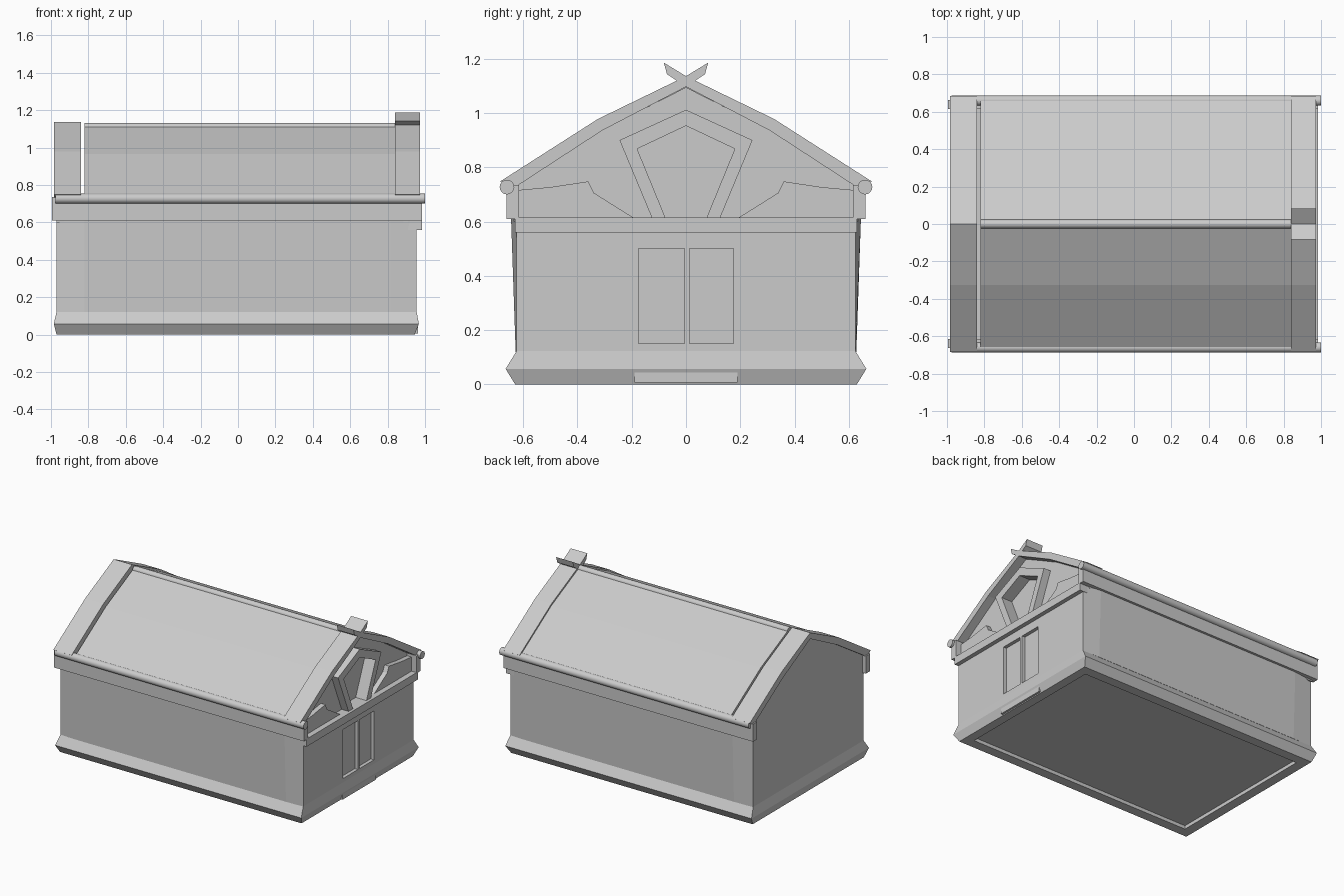
import bpy, bmesh, math

if "Cube" in bpy.data.objects:
    bpy.data.objects.remove(bpy.data.objects["Cube"])


def finish(name, bm):
    bmesh.ops.recalc_face_normals(bm, faces=bm.faces)
    me = bpy.data.meshes.new(name)
    bm.to_mesh(me)
    bm.free()
    ob = bpy.data.objects.new(name, me)
    bpy.context.collection.objects.link(ob)
    return ob


def loft(name, rings):
    """Closed solid through rings of equal point count."""
    bm = bmesh.new()
    loops = [[bm.verts.new(p) for p in r] for r in rings]
    n = len(loops[0])
    for a, b in zip(loops, loops[1:]):
        for i in range(n):
            j = (i + 1) % n
            bm.faces.new((a[i], a[j], b[j], b[i]))
    bm.faces.new(loops[0])
    bm.faces.new(loops[-1])
    return finish(name, bm)


def prism(name, pts, x0, x1):
    """Extrude a (y, z) profile along x."""
    return loft(name, [[(x, y, z) for y, z in pts] for x in (x0, x1)])


def box(name, x0, x1, y0, y1, z0, z1):
    return prism(name, [(y0, z0), (y1, z0), (y1, z1), (y0, z1)], x0, x1)


def pole(name, y, z, r, x0, x1, sides=16):
    ob = prism(name, [(y + r * math.cos(t), z + r * math.sin(t)) for t in
                      [2 * math.pi * i / sides for i in range(sides)]], x0, x1)
    bpy.context.view_layer.objects.active = ob
    ob.select_set(True)
    bpy.ops.object.shade_smooth_by_angle(angle=math.radians(35))
    ob.select_set(False)


def cut(ob, cutter):
    m = ob.modifiers.new("cut", "BOOLEAN")
    m.object = cutter
    m.operation = "DIFFERENCE"
    m.solver = "EXACT"
    cutter.hide_render = True
    cutter.hide_viewport = True


def sym(half):
    """Mirror a half profile, listed from +y side towards the centre."""
    return half + [(-y, z) for y, z in reversed(half) if y > 1e-6]


def flip(pts, s):
    return [(s * y, z) for y, z in pts]


# flared plinth with a recessed underside
def rect(x0, x1, y, z):
    return [(x0, -y, z), (x1, -y, z), (x1, y, z), (x0, y, z)]


loft("plinth", [rect(-.90, .88, .56, .025), rect(-.90, .88, .56, 0),
                rect(-.97, .945, .63, 0), rect(-.985, .967, .665, .057),
                rect(-.97, .955, .625, .122)])
box("door_step", .90, .962, -.19, .19, .006, .052)

# walls, slightly bowed along the long sides
def wall_ring(w, z):
    front = [(-.97, -.625, z), (-.82, -w, z), (.82, -w, z), (.955, -.625, z)]
    return front + [(x, -y, z) for x, y, z in reversed(front)]


walls = loft("walls", [wall_ring(.628, .12), wall_ring(.645, .615)])

# two recessed door leaves
for i, (a, b) in enumerate([(-.175, -.006), (.012, .175)]):
    cut(walls, box(f"door_cutter_{i}", .93, 1.1, a, b, .15, .5))

# lintel over the doors
box("lintel", .90, .985, -.63, .63, .56, .615)

# eave boards and round eave poles
for s, side in ((-1, "front"), (1, "back")):
    box(f"eave_board_{side}", -.995, .985, min(s * .615, s * .662), max(s * .615, s * .662), .61, .735)
    pole(f"eave_pole_{side}", s * .66, .727, .027, -.975, 1.0)

# roof: main field, rear border and ridge pole
field = sym([(.665, .748), (.325, .965), (0, 1.122)])
under = sym([(.63, .725), (.31, .928), (0, 1.085)])
prism("roof_field", field + under[::-1], -.82, .85)
border = sym([(.685, .748), (.325, .978), (0, 1.136)])
border_under = sym([(.64, .72), (.31, .930), (0, 1.092)])
prism("roof_border_rear", border + border_under[::-1], -.985, -.84)
pole("ridge_pole", 0, 1.108, .024, -.82, .85, 12)

# gable boards that cross above the ridge
board = [(.685, .748), (.325, .978), (0, 1.136), (-.082, 1.186),
         (-.07, 1.143), (0, 1.097), (.31, .935), (.64, .72)]
for s, side in ((1, "back"), (-1, "front")):
    prism(f"gable_board_{side}", flip(board, s), .84, .972)

# gable infill at both ends
gable = sym([(.635, .60), (.635, .73), (.31, .937), (0, 1.095)])
prism("gable_wall_rear", gable, -.97, -.93)
infill = prism("gable_wall_entry", gable, .86, .91)

# five-sided attic window
inner = sym([(.075, .612), (.18, .868), (0, .953)])
outer = sym([(.125, .612), (.245, .90), (0, 1.012)])
frame = prism("attic_window_frame", outer, .89, .965)
hole = prism("attic_window_cutter", inner, .88, 1.1)
cut(frame, hole)
cut(infill, hole)

# wing ornaments beside the window
wing = [(.632, .61), (.632, .715), (.50, .727), (.36, .748), (.34, .706), (.19, .612)]
for s, side in ((1, "back"), (-1, "front")):
    prism(f"wing_ornament_{side}", flip(wing, s), .89, .945)
